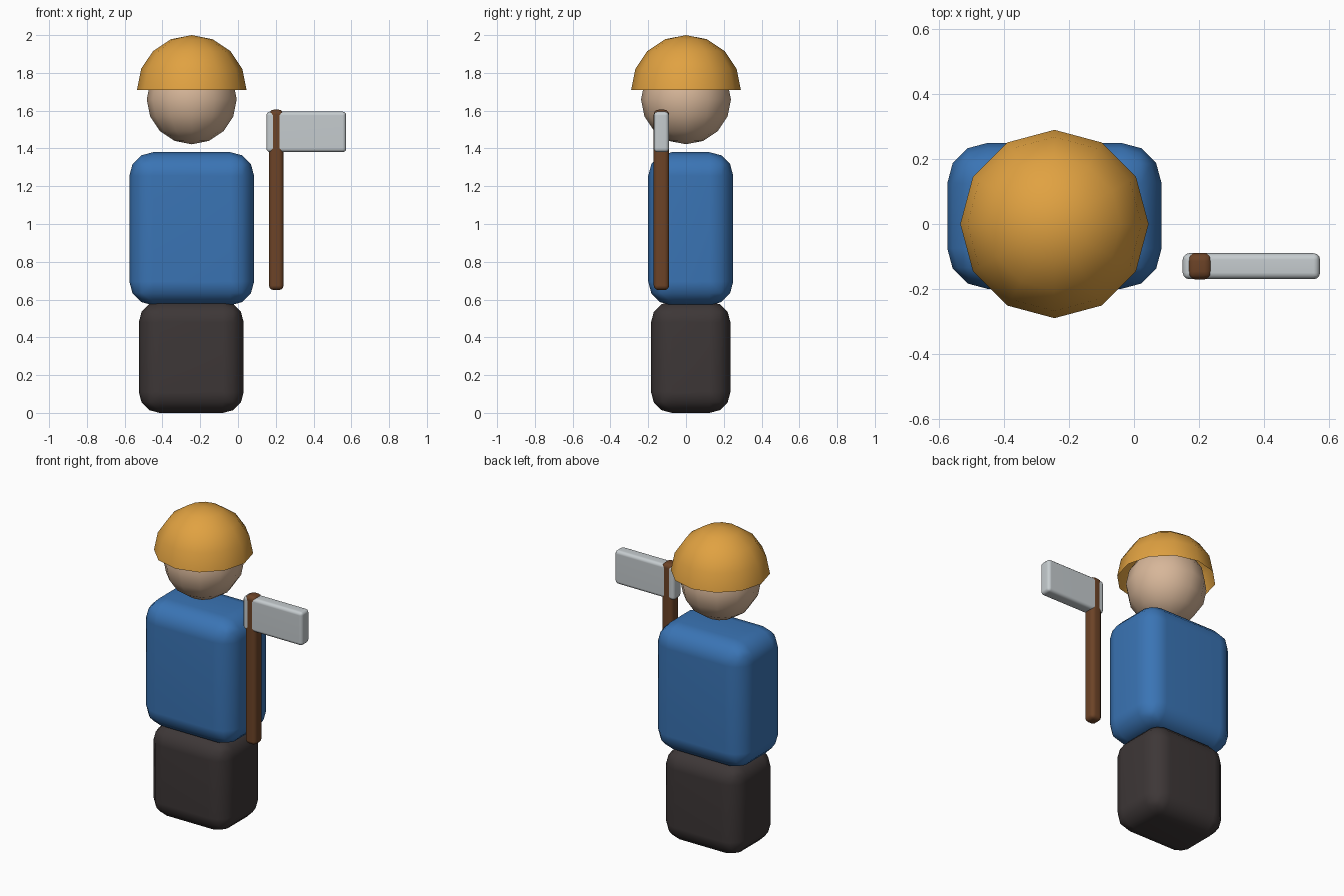
import bpy
import bmesh

cube = bpy.data.objects.get("Cube")
if cube:
    bpy.data.objects.remove(cube, do_unlink=True)


def material(name, rgb):
    mat = bpy.data.materials.new(name)
    mat.use_nodes = True
    mat.diffuse_color = (*rgb, 1)
    mat.node_tree.nodes["Principled BSDF"].inputs["Base Color"].default_value = (*rgb, 1)
    return mat


blue = material("blue cloth", (0.042, 0.175, 0.46))
charcoal = material("charcoal cloth", (0.047, 0.038, 0.038))
skin = material("skin", (0.68, 0.47, 0.32))
orange = material("orange shell", (0.75, 0.36, 0.053))
steel = material("light steel", (0.56, 0.6, 0.62))
wood = material("brown wood", (0.15, 0.056, 0.02))


def finish(name, bm, mat, location):
    mesh = bpy.data.meshes.new(name)
    for face in bm.faces:
        face.smooth = True
    bm.to_mesh(mesh)
    bm.free()
    mesh.materials.append(mat)
    obj = bpy.data.objects.new(name, mesh)
    obj.location = location
    bpy.context.collection.objects.link(obj)
    return obj


def rounded_box(name, low, high, radius, mat):
    """Box between two corners with rounded edges."""
    bm = bmesh.new()
    bmesh.ops.create_cube(bm, size=1)
    bmesh.ops.scale(bm, vec=[b - a for a, b in zip(low, high)], verts=bm.verts)
    bmesh.ops.bevel(bm, geom=bm.edges[:], offset=radius, segments=3,
                    profile=0.5, affect='EDGES')
    obj = finish(name, bm, mat, [(a + b) / 2 for a, b in zip(low, high)])
    mod = obj.modifiers.new("Even shading", 'WEIGHTED_NORMAL')
    mod.keep_sharp = True
    return obj


def ball(name, radius, location, mat, dome=False):
    """Low-poly sphere, or its open upper half."""
    bm = bmesh.new()
    bmesh.ops.create_uvsphere(bm, u_segments=12, v_segments=8, radius=radius)
    if dome:
        lower = [v for v in bm.verts if v.co.z < -0.001]
        bmesh.ops.delete(bm, geom=lower, context='VERTS')
    return finish(name, bm, mat, location)


# Figure
rounded_box("legs", (-0.525, -0.185, 0), (0.03, 0.235, 0.59), 0.11, charcoal)
rounded_box("torso", (-0.575, -0.2, 0.57), (0.085, 0.25, 1.38), 0.125, blue)
ball("head", 0.238, (-0.245, 0, 1.66), skin)
ball("helmet", 0.29, (-0.245, 0, 1.71), orange, dome=True)

# Axe, with the handle just proud of the blade
rounded_box("axe_handle", (0.164, -0.171, 0.65), (0.241, -0.089, 1.605), 0.025, wood)
rounded_box("axe_blade", (0.15, -0.17, 1.38), (0.573, -0.09, 1.595), 0.02, steel)
